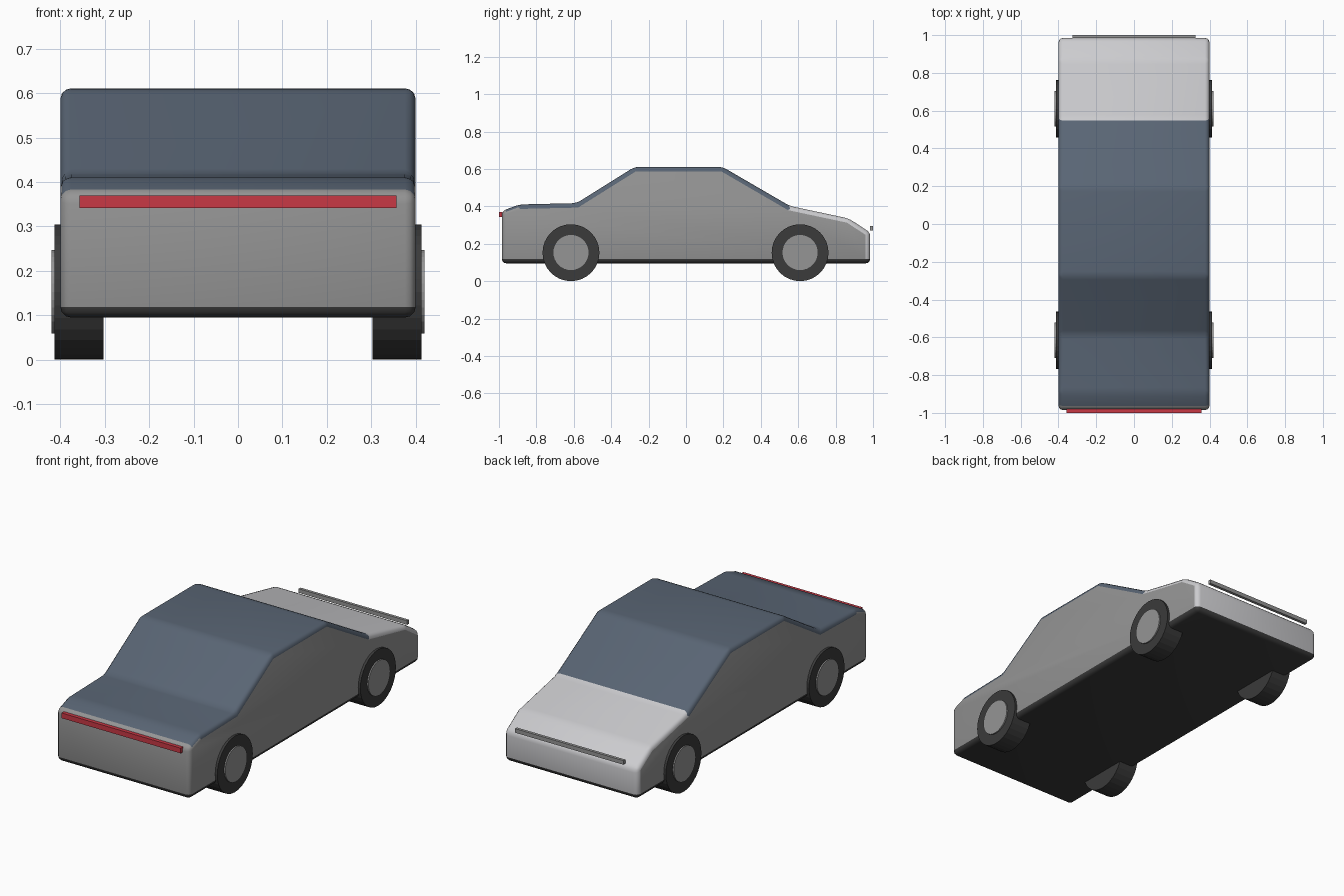
import bpy, bmesh
from math import pi
from mathutils import Matrix

cube = bpy.data.objects.get("Cube")
if cube:
    bpy.data.objects.remove(cube, do_unlink=True)


def material(name, r, g, b):
    m = bpy.data.materials.new(name)
    m.use_nodes = True
    m.diffuse_color = (r, g, b, 1)
    m.node_tree.nodes["Principled BSDF"].inputs["Base Color"].default_value = (r, g, b, 1)
    return m


grey = material("grey paint", 0.30, 0.30, 0.30)
silver = material("silver deck", 0.60, 0.60, 0.62)
glass = material("blue grey glass", 0.10, 0.13, 0.175)
rubber = material("black rubber", 0.043, 0.043, 0.043)
red = material("red lamp", 0.58, 0.04, 0.06)


def finish(name, bm, *mats):
    mesh = bpy.data.meshes.new(name)
    bm.to_mesh(mesh)
    bm.free()
    obj = bpy.data.objects.new(name, mesh)
    bpy.context.collection.objects.link(obj)
    for m in mats:
        mesh.materials.append(m)
    return obj


def box(name, centre, size, mat):
    bm = bmesh.new()
    bmesh.ops.create_cube(bm, size=1, matrix=Matrix.Translation(centre) @ Matrix.Diagonal((*size, 1)))
    return finish(name, bm, mat)


def disc(name, x0, x1, y, z, radius, mat):
    bm = bmesh.new()
    place = Matrix.Translation(((x0 + x1) / 2, y, z)) @ Matrix.Rotation(pi / 2, 4, 'Y')
    bmesh.ops.create_cone(bm, cap_ends=True, segments=32, radius1=radius, radius2=radius,
                          depth=abs(x1 - x0), matrix=place)
    return finish(name, bm, mat)


# Body: side profile extruded across the width, then rounded
HALF = 0.4
profile = [(-0.985, 0.095), (-0.985, 0.375), (-0.89, 0.41), (-0.585, 0.417), (-0.275, 0.611),
           (0.195, 0.611), (0.555, 0.402), (0.87, 0.335), (0.985, 0.26), (0.985, 0.095)]
bm = bmesh.new()
side = bm.faces.new([bm.verts.new((-HALF, y, z)) for y, z in profile])
out = bmesh.ops.extrude_face_region(bm, geom=[side], use_keep_orig=True)
bmesh.ops.translate(bm, vec=(2 * HALF, 0, 0),
                    verts=[v for v in out["geom"] if isinstance(v, bmesh.types.BMVert)])
bmesh.ops.recalc_face_normals(bm, faces=bm.faces)
bmesh.ops.bevel(bm, geom=bm.edges[:], offset=0.024, segments=3, profile=0.5,
                affect='EDGES', clamp_overlap=True)
bm.normal_update()

# Colours by height and direction: sill, sides and nose, cabin, rear deck
for f in bm.faces:
    c, n = f.calc_center_median(), f.normal
    if c.z < 0.121:
        f.material_index = 3
    elif abs(n.x) > 0.99:
        f.material_index = 0
    elif c.y > 0.553:
        f.material_index = 1
    elif c.z > 0.385 and n.z > 0.1:
        f.material_index = 2
body = finish("body", bm, grey, silver, glass, rubber)
bpy.context.view_layer.objects.active = body
body.select_set(True)
bpy.ops.object.shade_smooth_by_angle(angle=pi / 6)

# Lamp bar on the nose and thin bar behind the tail
box("front_lamp_bar", (0, -0.99, 0.356), (0.714, 0.02, 0.028), red)
box("rear_bar", (0, 0.992, 0.283), (0.65, 0.016, 0.022), grey)

# Wheels with hubcaps
for side_name, s in (("left", 1), ("right", -1)):
    for end_name, y in (("front", -0.615), ("rear", 0.61)):
        disc(f"{end_name}_{side_name}_tyre", s * 0.303, s * 0.413, y, 0.152, 0.152, rubber)
        disc(f"{end_name}_{side_name}_hubcap", s * 0.38, s * 0.42, y, 0.153, 0.094, grey)
